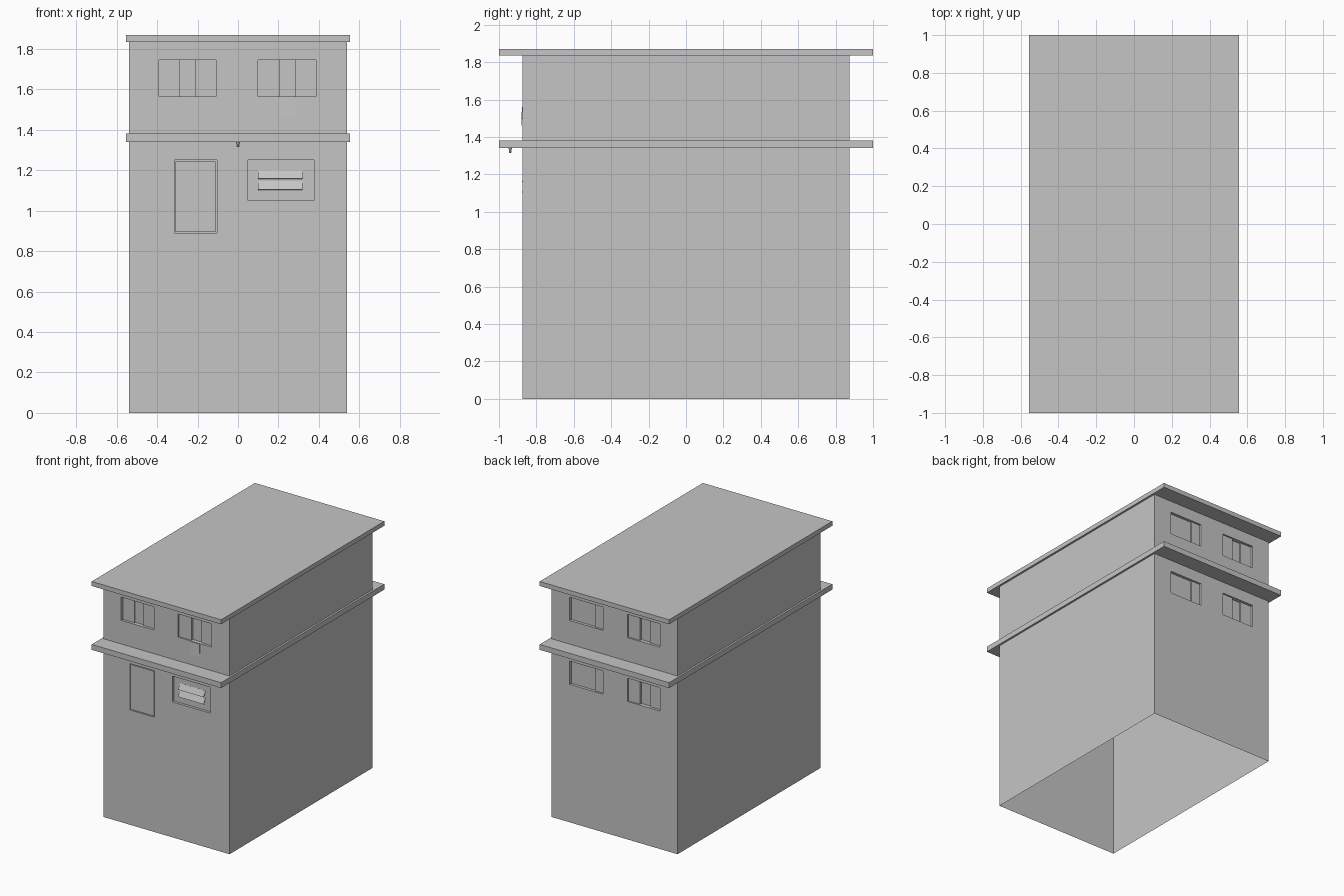
import bpy, bmesh
from math import radians
from mathutils import Vector

cube = bpy.data.objects.get("Cube")
if cube:
    bpy.data.objects.remove(cube, do_unlink=True)

grey = bpy.data.materials.new("plaster grey")
grey.use_nodes = True
colour = (0.56, 0.56, 0.56, 1)
grey.diffuse_color = colour
grey.node_tree.nodes["Principled BSDF"].inputs["Base Color"].default_value = colour

HALF_X, HALF_Y, WALL_TOP = 0.54, 0.875, 1.85


def finish(name, bm):
    mesh = bpy.data.meshes.new(name)
    bm.to_mesh(mesh)
    bm.free()
    mesh.materials.append(grey)
    obj = bpy.data.objects.new(name, mesh)
    bpy.context.collection.objects.link(obj)
    return obj


def box(name, x, y, z, tilt=0):
    """Box between pairs of limits, tilted about its own x axis."""
    bm = bmesh.new()
    bmesh.ops.create_cube(bm, size=1)
    bmesh.ops.scale(bm, verts=bm.verts, vec=[abs(b - a) for a, b in (x, y, z)])
    obj = finish(name, bm)
    obj.location = [(a + b) / 2 for a, b in (x, y, z)]
    obj.rotation_euler.x = radians(tilt)
    return obj


# Openings: side (-1 front, 1 back), x limits, z limits, depth
UPPER, LOWER = (1.565, 1.745), (1.07, 1.25)
LEFT, RIGHT = (0.10, 0.385), (-0.39, -0.11)
openings = [
    (-1, RIGHT, UPPER, 0.03), (-1, LEFT, UPPER, 0.03),
    (-1, (-0.315, -0.105), (0.89, 1.25), 0.015),
    (-1, (0.05, 0.375), (1.05, 1.25), 0.02),
]
openings += [(1, x, z, 0.03) for x in (LEFT, RIGHT) for z in (UPPER, LOWER)]

# Wall shell, open below, with recessed openings
bm = bmesh.new()
bmesh.ops.create_cube(bm, size=1)
bmesh.ops.scale(bm, verts=bm.verts, vec=(2 * HALF_X, 2 * HALF_Y, WALL_TOP))
bmesh.ops.translate(bm, verts=bm.verts, vec=(0, 0, WALL_TOP / 2))
caps = [f for f in bm.faces if abs(f.normal.z) > 0.5]
bmesh.ops.delete(bm, geom=caps, context='FACES_ONLY')
for axis, limits in ((0, {v for o in openings for v in o[1]}),
                     (2, {v for o in openings for v in o[2]})):
    normal = Vector((axis == 0, 0, axis == 2))
    for value in sorted(limits):
        bmesh.ops.bisect_plane(bm, geom=bm.verts[:] + bm.edges[:] + bm.faces[:],
                               plane_co=normal * value, plane_no=normal)
for side, xs, zs, depth in openings:
    bm.normal_update()
    region = []
    for f in bm.faces:
        c = f.calc_center_median()
        if (f.normal.y * side > 0.9 and xs[0] < c.x < xs[1]
                and zs[0] < c.z < zs[1]):
            region.append(f)
    result = bmesh.ops.extrude_face_region(bm, geom=region)
    bmesh.ops.delete(bm, geom=[f for f in region if f.is_valid], context='FACES')
    moved = [g for g in result["geom"] if isinstance(g, bmesh.types.BMVert)]
    bmesh.ops.translate(bm, verts=moved, vec=(0, -side * depth, 0))
finish("walls", bm)

# Overhanging slabs
for name, z in (("floor_slab", (1.34, 1.382)), ("roof_slab", (1.835, 1.87))):
    box(name, (-0.555, 0.555), (-1, 1), z)


# Sliding window panes, set back inside their openings
def pane(name, side, x, z, front=0.02):
    box(name, x, (side * (HALF_Y - 0.03), side * (HALF_Y - front)), z)


pane("front_right_pane_outer", -1, (-0.39, -0.29), UPPER)
pane("front_right_pane_inner", -1, (-0.21, -0.11), UPPER)
pane("front_left_pane_inner", -1, (0.10, 0.205), UPPER, 0.012)
pane("front_left_pane_outer", -1, (0.285, 0.385), UPPER)
for level, z in (("upper", UPPER), ("lower", LOWER)):
    pane(f"back_left_fixed_pane_{level}", 1, (0.18, 0.385), z, 0.022)
    pane(f"back_left_sliding_pane_{level}", 1, (0.10, 0.18), z, 0.014)
    pane(f"back_right_pane_outer_{level}", 1, (-0.39, -0.29), z)
    pane(f"back_right_pane_inner_{level}", 1, (-0.21, -0.11), z, 0.012)

# Door leaf with a narrow gap round it
box("door", (-0.309, -0.111), (-0.873, -0.86), (0.896, 1.244))

# Shutter slats
for i, z in enumerate((1.125, 1.18)):
    box(f"shutter_slat_{i + 1}", (0.10, 0.32), (-0.868, -0.864),
        (z - 0.024, z + 0.024), tilt=-25)

# Cloth hung below the front left window
box("hanging_cloth", (0.205, 0.285), (-0.879, -0.875), (1.46, 1.56), tilt=-2)

# Lamp under the slab
bm = bmesh.new()
bmesh.ops.create_cone(bm, cap_ends=True, segments=12, radius1=0.004,
                      radius2=0.011, depth=0.014)
bulb = bmesh.ops.create_icosphere(bm, subdivisions=2, radius=0.008)
bmesh.ops.translate(bm, verts=bulb["verts"], vec=(0, 0, -0.012))
lamp = finish("porch_lamp", bm)
lamp.location = (0, -0.94, 1.334)
